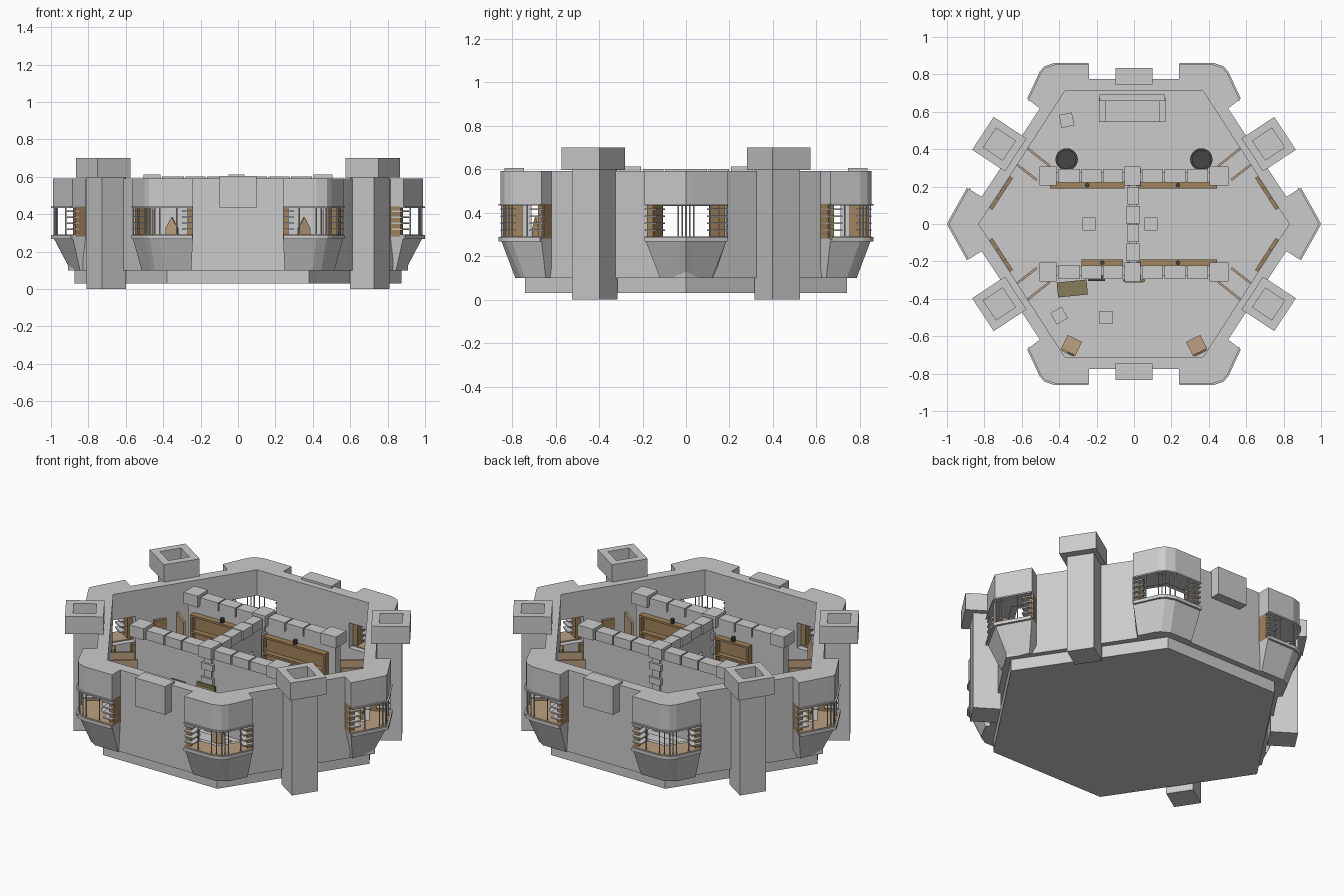
import bpy, bmesh, math
from mathutils import Vector

if "Cube" in bpy.data.objects:
    bpy.data.objects.remove(bpy.data.objects["Cube"])

def material(name, rgb):
    m = bpy.data.materials.new(name)
    m.diffuse_color = (*rgb, 1)
    m.use_nodes = True
    m.node_tree.nodes["Principled BSDF"].inputs["Base Color"].default_value = m.diffuse_color
    return m

WOOD = material("wood", (0.36, 0.23, 0.11))
TAN = material("tan", (0.5, 0.35, 0.22))
DARK = material("dark", (0.06, 0.06, 0.06))
OLIVE = material("olive", (0.25, 0.2, 0.1))

def finish(name, bm, mat):
    bmesh.ops.recalc_face_normals(bm, faces=bm.faces)
    me = bpy.data.meshes.new(name)
    bm.to_mesh(me)
    bm.free()
    ob = bpy.data.objects.new(name, me)
    bpy.context.collection.objects.link(ob)
    if mat:
        me.materials.append(mat)
    return ob

def prism(name, pts, z0, z1, mat=None, low=None):
    """Upright solid on a plan outline; 'low' gives a different lower outline."""
    bm = bmesh.new()
    b = [bm.verts.new((x, y, z0)) for x, y in (low or pts)]
    t = [bm.verts.new((x, y, z1)) for x, y in pts]
    bm.faces.new(b)
    bm.faces.new(t)
    for i in range(len(b)):
        j = (i + 1) % len(b)
        bm.faces.new((b[i], b[j], t[j], t[i]))
    return finish(name, bm, mat)

def ring(name, outer, inner, z0, z1, mat=None):
    """Hollow upright wall between two plan outlines."""
    bm = bmesh.new()
    loops = [[bm.verts.new((x, y, z)) for x, y in p]
             for p, z in ((outer, z0), (outer, z1), (inner, z1), (inner, z0))]
    n = len(outer)
    for k in range(4):
        a, b = loops[k], loops[(k + 1) % 4]
        for i in range(n):
            j = (i + 1) % n
            bm.faces.new((a[i], a[j], b[j], b[i]))
    return finish(name, bm, mat)

def square(cx, cy, hx, hy, rot=0):
    c, s = math.cos(rot), math.sin(rot)
    return [(cx + x * c - y * s, cy + x * s + y * c)
            for x, y in ((-hx, -hy), (hx, -hy), (hx, hy), (-hx, hy))]

def box(name, cx, cy, z0, sx, sy, h, rot=0, mat=None):
    return prism(name, square(cx, cy, sx / 2, sy / 2, rot), z0, z0 + h, mat)

def round_post(name, x, y, z0, r, h, mat=None, n=16):
    pts = [(x + r * math.cos(2 * math.pi * i / n), y + r * math.sin(2 * math.pi * i / n)) for i in range(n)]
    return prism(name, pts, z0, z0 + h, mat)

def hexagon(a, b, c):
    return [(a, 0), (b, c), (-b, c), (-a, 0), (-b, -c), (b, -c)]

def mix(a, b, t):
    return tuple(Vector(a).lerp(Vector(b), t))

FLOOR, SILL, HEAD, TOP = 0.10, 0.28, 0.44, 0.592
QUADS = [(1, 1), (-1, 1), (-1, -1), (1, -1)]

# Base slab and hollow hexagonal wall
prism("base_slab", hexagon(0.875, 0.38, 0.74), 0.03, FLOOR)
wall = ring("outer_wall", hexagon(0.91, 0.40, 0.775), hexagon(0.83, 0.37, 0.71), FLOOR, TOP)

def bay(outer, low, feet, corner, sx, sy):
    """Projecting corner window: tapered foot, open window, solid head."""
    m = lambda ps: [(x * sx, y * sy) for x, y in ps]
    outer, low, feet, corner = m(outer), m(low), m(feet), m([corner])[0]
    ends = [outer[0], outer[-1]]
    inner = [mix(e, f, 1.4) for e, f in zip(ends, feet)]
    back = [inner[1], corner, inner[0]]
    prism("bay_foot", outer + back, FLOOR, SILL, low=low + back)
    prism("bay_head", outer + back, HEAD, TOP)
    rail = [(x * 1.01, y * 1.01) for x, y in outer]
    prism("bay_sill", rail + back, SILL - 0.012, SILL + 0.008)
    prism("bay_seat", outer + back, SILL + 0.008, SILL + 0.011, TAN)
    prism("bay_top_rail", rail + back, HEAD - 0.008, HEAD)
    # Slatted wooden piers at both ends of the window
    for e, nxt, f in ((outer[0], outer[1], feet[0]), (outer[-1], outer[-2], feet[1])):
        d = (Vector(nxt) - Vector(e)).normalized()
        v = Vector(f) - Vector(e)
        def pier(w, a, b):
            p, q = Vector(e) + v * a, Vector(e) + v * b
            return [tuple(p), tuple(p + d * w), tuple(q + d * w), tuple(q)]
        prism("bay_pier", pier(0.03, 0.25, 1.3), SILL, HEAD, WOOD)
        for k in range(4):
            prism("bay_slat", pier(0.06, 0.0, 0.9), 0.315 + k * 0.032, 0.323 + k * 0.032)
    # Thin glazing bars
    for a, b in zip(outer, outer[1:]):
        for t in (0.0, 0.5):
            x, y = mix(a, b, t)
            round_post("glazing_bar", x * 0.993, y * 0.993, SILL, 0.004, HEAD - SILL, None, 6)
    # Opening through the wall behind the bay
    deep = [mix(e, f, 2.4) for e, f in zip(ends, feet)]
    cut = prism("window_cutter", outer + [deep[1], deep[0]], SILL + 0.005, HEAD - 0.003)
    cut.hide_render = True
    cut.display_type = 'WIRE'
    cut.hide_set(True)
    mod = wall.modifiers.new("window", 'BOOLEAN')
    mod.operation, mod.solver, mod.object = 'DIFFERENCE', 'EXACT', cut

for sx in (1, -1):
    bay([(0.885, 0.19), (0.972, 0.035), (0.99, 0), (0.972, -0.035), (0.885, -0.19)],
        [(0.845, 0.12), (0.885, 0.025), (0.895, 0), (0.885, -0.025), (0.845, -0.12)],
        [(0.815, 0.145), (0.815, -0.145)], (0.87, 0), sx, 1)
for sx, sy in QUADS:
    bay([(0.565, 0.665), (0.50, 0.805), (0.475, 0.835), (0.42, 0.853), (0.24, 0.853)],
        [(0.515, 0.645), (0.465, 0.74), (0.445, 0.76), (0.40, 0.785), (0.25, 0.785)],
        [(0.503, 0.618), (0.24, 0.775)], (0.385, 0.742), sx, sy)

# Corner towers with hollow caps
for sx, sy in QUADS:
    a = math.atan2(0.55 * sy, 0.835 * sx)
    cx, cy = 0.705 * sx, 0.42 * sy
    box("tower_shaft", cx, cy, 0, 0.152, 0.152, 0.60, a)
    tx, ty = 0.72 * sx, 0.427 * sy
    box("tower_cap_floor", tx, ty, 0.595, 0.2, 0.2, 0.02, a)
    ring("tower_cap", square(tx, ty, 0.105, 0.105, a), square(tx, ty, 0.062, 0.062, a), 0.595, 0.70)

# Projecting boxes on the front and back walls
for s in (1, -1):
    box("wall_box", 0, 0.79 * s, 0.435, 0.2, 0.09, 0.17)

# Long inner walls capped with uneven blocks
EDGES = [-0.51, -0.41, -0.285, -0.17, -0.055, 0.04, 0.16, 0.28, 0.4, 0.51]
for s in (1, -1):
    box("inner_wall", 0, 0.25 * s, FLOOR, 0.98, 0.05, 0.45)
    for i, (a, b) in enumerate(zip(EDGES, EDGES[1:])):
        big = i % 4 == 0
        box("wall_block", (a + b) / 2, 0.257 * s, 0.545, b - a - 0.008,
            0.10 if big else 0.072, 0.068 if big else 0.056)
    box("wall_pilaster", 0, 0.25 * s, FLOOR, 0.05, 0.075, 0.45)
    for k in range(5):
        box("pilaster_block", 0, 0.25 * s, 0.13 + k * 0.085, 0.075, 0.095, 0.04)

# Cross wall with a wide opening
for s in (1, -1):
    box("cross_wall_pier", -0.005, 0.175 * s, FLOOR, 0.04, 0.11, 0.33)
box("cross_wall_lintel", -0.005, 0, 0.43, 0.04, 0.46, 0.12)
for k in range(4):
    box("cross_block", -0.005, -0.15 + k * 0.1, 0.545, 0.075 - 0.012 * (k % 2), 0.094, 0.056)

# Bookcases against the inner walls
for cx, w, s in ((0.235, 0.42, 1), (0.235, 0.42, -1), (-0.25, 0.40, 1), (-0.17, 0.22, -1)):
    y = s * 0.207
    box("bookcase_back", cx, s * 0.222, FLOOR, w, 0.008, 0.40, 0, WOOD)
    for e in (-1, 1):
        box("bookcase_side", cx + e * (w / 2 - 0.006), y, FLOOR, 0.012, 0.036, 0.40, 0, WOOD)
    for k in range(5):
        box("bookcase_shelf", cx, y, FLOOR + k * 0.097, w, 0.036, 0.012, 0, WOOD)
    round_post("bookcase_lamp", cx, y, 0.50, 0.012, 0.025, DARK, 10)

# Stepped panelling beside the side windows, and thin passage screens
for sx, sy in QUADS:
    p, q = (0.765 * sx, 0.08 * sy), (0.655 * sx, 0.25 * sy)
    a = math.atan2(q[1] - p[1], q[0] - p[0])
    for k in range(3):
        x, y = mix(p, q, (k + 0.5) / 3)
        box("stepped_panel", x, y, FLOOR, 0.068, 0.018, 0.18 + 0.06 * k, a, WOOD)
    for p, q in (((0.45, 0.31), (0.57, 0.405)), ((0.52, 0.235), (0.635, 0.325))):
        p, q = (p[0] * sx, p[1] * sy), (q[0] * sx, q[1] * sy)
        x, y = mix(p, q, 0.5)
        d = Vector(q) - Vector(p)
        box("passage_screen", x, y, FLOOR, d.length, 0.012, 0.32, math.atan2(d.y, d.x), TAN)

# Rugs and floor tiles
box("back_rug", -0.01, 0.52, FLOOR, 0.37, 0.37, 0.006)
box("front_rug", -0.005, -0.505, FLOOR, 0.37, 0.37, 0.006)
for x, y, r in ((-0.24, 0, 0), (0.09, 0, 0), (-0.15, -0.5, 0), (-0.36, 0.555, 0.2), (-0.4, -0.49, 0.5)):
    box("low_table", x, y, FLOOR, 0.07, 0.07, 0.05, r)

# Sofa
box("sofa_seat", -0.01, 0.61, FLOOR, 0.35, 0.13, 0.06)
box("sofa_back", -0.01, 0.675, FLOOR, 0.35, 0.035, 0.13)
for s in (1, -1):
    box("sofa_arm", -0.01 + 0.16 * s, 0.61, FLOOR, 0.035, 0.13, 0.09)

# Round dark chairs and pointed wooden chairs
for s in (1, -1):
    round_post("round_chair_seat", 0.36 * s, 0.345, FLOOR, 0.055, 0.07, DARK, 20)
    ring("round_chair_back", *[[(0.36 * s + r * math.cos(i * math.pi / 10), 0.345 + r * math.sin(i * math.pi / 10))
         for i in range(20)] for r in (0.06, 0.048)], 0.16, 0.21, DARK)
    a = 0.45 * s
    x, y = 0.335 * s, -0.65
    box("chair_seat", x, y, 0.18, 0.085, 0.085, 0.015, a, TAN)
    for lx, ly in square(x, y, 0.036, 0.036, a):
        box("chair_leg", lx, ly, FLOOR, 0.012, 0.012, 0.08, a, WOOD)
    back = prism("chair_back", [(-0.035, 0), (0.035, 0), (0.035, 0.13), (0.0, 0.19), (-0.035, 0.13)], 0, 0.012, TAN)
    back.rotation_euler = (math.pi / 2, 0, a)
    back.location = (x + 0.036 * math.sin(a), y - 0.036 * math.cos(a), 0.195)

# Desk, cabinet and framed panel in the front room
box("desk_top", -0.33, -0.345, 0.21, 0.16, 0.08, 0.015, 0.1, OLIVE)
box("desk_body", -0.33, -0.34, FLOOR, 0.13, 0.06, 0.11, 0.1, OLIVE)
box("dark_cabinet", -0.2, -0.29, FLOOR, 0.09, 0.03, 0.25, 0, DARK)
box("picture_frame", 0, -0.302, 0.24, 0.12, 0.012, 0.15, 0, OLIVE)
box("picture_panel", 0, -0.309, 0.255, 0.095, 0.006, 0.12, 0, TAN)
